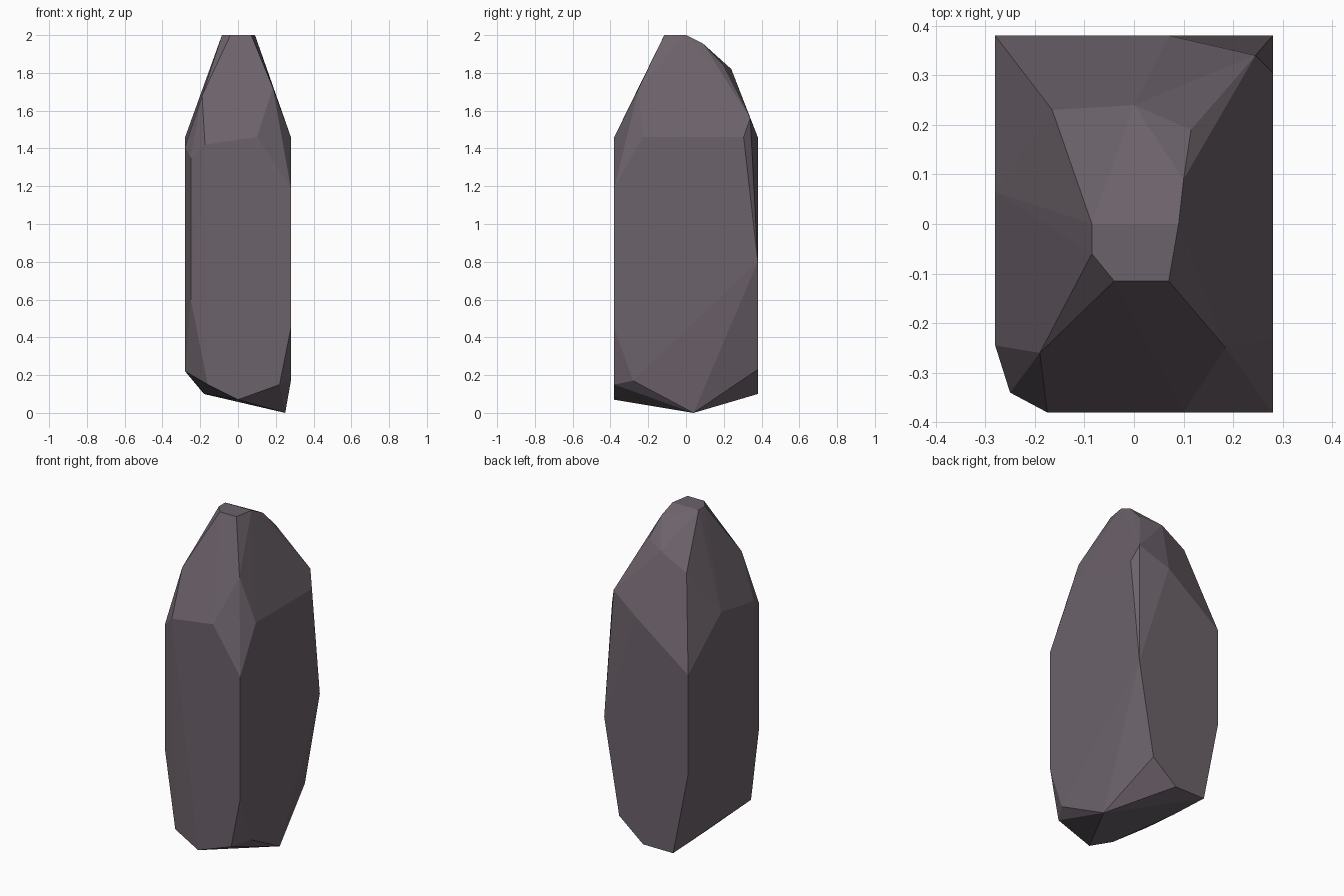
import bpy
import bmesh
import math

# Remove the default object
default = bpy.data.objects.get("Cube")
if default:
    bpy.data.objects.remove(default, do_unlink=True)

# Half sizes of the block the stone is cut from
WIDE, DEEP, TALL = 0.28, 0.38, 2.0
LEFT, RIGHT, FRONT, BACK = -WIDE, WIDE, -DEEP, DEEP
SHOULDER = 1.46   # height where the walls turn into the crown
HEEL = 0.1        # height of the rear underside


def make_material(name, rgb):
    material = bpy.data.materials.new(name)
    material.use_nodes = True
    colour = (*rgb, 1.0)
    material.diffuse_color = colour
    shader = next(n for n in material.node_tree.nodes if n.type == 'BSDF_PRINCIPLED')
    shader.inputs["Base Color"].default_value = colour
    shader.inputs["Roughness"].default_value = 0.9
    return material


def chiselled_stone(name, corners, material):
    """Wrap flat facets around the corner points and merge near-flat ones."""
    bm = bmesh.new()
    for corner in corners:
        bm.verts.new(corner)
    hull = bmesh.ops.convex_hull(bm, input=bm.verts[:])
    unused = {g for g in hull["geom_interior"] + hull["geom_unused"]
              if isinstance(g, bmesh.types.BMVert)}
    bmesh.ops.delete(bm, geom=list(unused), context='VERTS')
    bmesh.ops.dissolve_limit(bm, angle_limit=math.radians(1.5),
                             verts=bm.verts[:], edges=bm.edges[:])
    bmesh.ops.recalc_face_normals(bm, faces=bm.faces[:])
    mesh = bpy.data.meshes.new(name)
    bm.to_mesh(mesh)
    bm.free()
    mesh.materials.append(material)
    stone = bpy.data.objects.new(name, mesh)
    bpy.context.scene.collection.objects.link(stone)
    return stone


# Flat cap at the top
cap = [(x, y, TALL) for x, y in (
    (-0.04, -0.115), (0.07, -0.115), (0.09, 0), (-0.085, 0), (-0.085, -0.06))]

# Ridge points running from the cap down the crown
crown = [
    (0.10, 0.09, 1.955), (0.115, 0.19, 1.85), (0, 0.24, 1.82),
    (-0.165, 0.23, 1.73), (0.245, 0.34, 1.56),
    (0.185, -0.25, 1.72), (-0.19, -0.26, 1.68),
]

# Corners where the crown meets the walls
shoulder = [
    (0.10, FRONT, SHOULDER), (RIGHT, -0.23, SHOULDER), (RIGHT, FRONT, 1.19),
    (RIGHT, 0.305, SHOULDER), (0.07, BACK, SHOULDER), (LEFT, BACK, 1.2),
    (LEFT, 0.065, SHOULDER), (LEFT, -0.245, 1.41),
    (-0.25, -0.34, 1.35), (-0.175, FRONT, 1.42),
]

# Corners where the walls start tapering to the underside
taper = [
    (RIGHT, BACK, 0.8), (RIGHT, FRONT, 0.45), (LEFT, BACK, 0.6),
    (LEFT, -0.245, 0.6), (-0.25, -0.34, 0.6),
]

# Rough, slanted underside
underside = [
    (0, FRONT, 0.07), (0.22, FRONT, 0.15), (-0.16, -0.37, 0.15),
    (RIGHT, -0.28, 0.17), (0.25, 0.04, 0), (0.18, BACK, 0.23),
    (0.02, BACK, HEEL), (-0.18, BACK, HEEL),
    (-0.2, 0.1, 0.13), (LEFT, -0.22, 0.22),
]

stone_grey = make_material("dusky mauve grey stone", (0.15, 0.122, 0.145))
chiselled_stone("standing_stone", cap + crown + shoulder + taper + underside, stone_grey)
